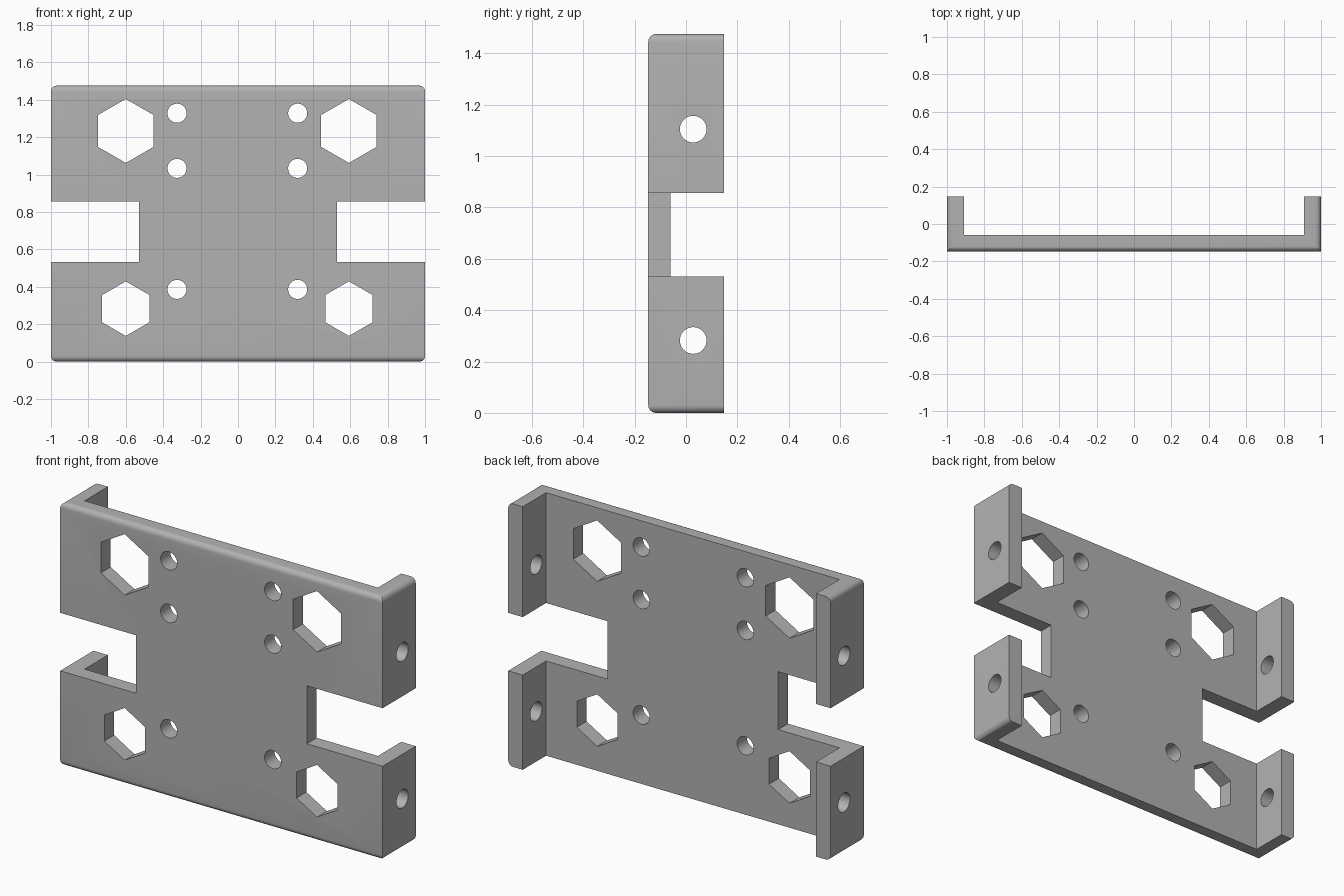
import bpy
import bmesh
import math
from mathutils import Matrix, Vector

cube = bpy.data.objects.get("Cube")
if cube:
    bpy.data.objects.remove(cube, do_unlink=True)

H = 1.475                      # height
Y0, Y1, YB = -0.147, 0.147, -0.06   # front, flange edge, plate back
XF = 0.91                      # inner face of flanges

grey = bpy.data.materials.new("grey metal")
grey.use_nodes = True
colour = (0.448, 0.448, 0.448, 1)
grey.diffuse_color = colour
grey.node_tree.nodes["Principled BSDF"].inputs["Base Color"].default_value = colour


def make_object(name, bm):
    bmesh.ops.recalc_face_normals(bm, faces=bm.faces[:])
    mesh = bpy.data.meshes.new(name)
    bm.to_mesh(mesh)
    bm.free()
    mesh.materials.append(grey)
    obj = bpy.data.objects.new(name, mesh)
    bpy.context.collection.objects.link(obj)
    return obj


# Channel: U profile extruded upward, outer corners rounded
bm = bmesh.new()
profile = [(-1, Y0), (1, Y0), (1, Y1), (XF, Y1), (XF, YB), (-XF, YB), (-XF, Y1), (-1, Y1)]
base = bm.faces.new([bm.verts.new((x, y, 0)) for x, y in profile])
up = bmesh.ops.extrude_face_region(bm, geom=[base])["geom"]
bmesh.ops.translate(bm, vec=(0, 0, H), verts=[v for v in up if isinstance(v, bmesh.types.BMVert)])
bmesh.ops.recalc_face_normals(bm, faces=bm.faces[:])
corners = [e for e in bm.edges
           if all(abs(abs(v.co.x) - 1) < 1e-4 for v in e.verts)
           and abs(e.verts[0].co.z - e.verts[1].co.z) < 1e-4]
bmesh.ops.bevel(bm, geom=corners, offset=0.03, segments=6, profile=0.5, affect='EDGES')
bracket = make_object("mounting_bracket", bm)

# Cutters
cut = bmesh.new()


def prism(location, radius, sides, depth, rotation):
    bmesh.ops.create_cone(cut, cap_ends=True, segments=sides, radius1=radius, radius2=radius,
                          depth=depth, matrix=Matrix.Translation(Vector(location)) @ rotation)


along_y = Matrix.Rotation(math.pi / 2, 4, 'X')
along_x = Matrix.Rotation(math.pi / 2, 4, 'Y')

for x in (-0.326, 0.319):                  # screw holes
    for z in (1.328, 1.033, 0.386):
        prism((x, -0.1, z), 0.051, 32, 0.3, along_y)
for x in (-0.6, 0.593):                    # hexagonal openings, point up
    for z, r in ((1.233, 0.171), (0.283, 0.146)):
        prism((x, -0.1, z), r, 6, 0.3, along_y)
for z in (1.105, 0.282):                   # holes through both flanges
    prism((0, 0.028, z), 0.052, 32, 2.4, along_x)
for side in (-1, 1):                       # side notches
    bmesh.ops.create_cube(cut, size=1, matrix=Matrix.Translation((side * 0.88, 0, 0.6935))
                          @ Matrix.Diagonal((0.70, 0.6, 0.325, 1)))
cutter = make_object("opening_cutter", cut)
cutter.hide_render = True

# Cut the openings and bake the result
mod = bracket.modifiers.new("openings", 'BOOLEAN')
mod.operation = 'DIFFERENCE'
mod.solver = 'EXACT'
mod.object = cutter
bpy.context.view_layer.update()
evaluated = bracket.evaluated_get(bpy.context.evaluated_depsgraph_get())
mesh = bpy.data.meshes.new_from_object(evaluated)
bracket.modifiers.clear()
bracket.data = mesh
bpy.data.objects.remove(cutter, do_unlink=True)

# Smooth bores and rounded corners, keep the other edges sharp
for obj in bpy.context.selected_objects:
    obj.select_set(False)
bracket.select_set(True)
bpy.context.view_layer.objects.active = bracket
bpy.ops.object.shade_smooth_by_angle(angle=math.radians(30))
